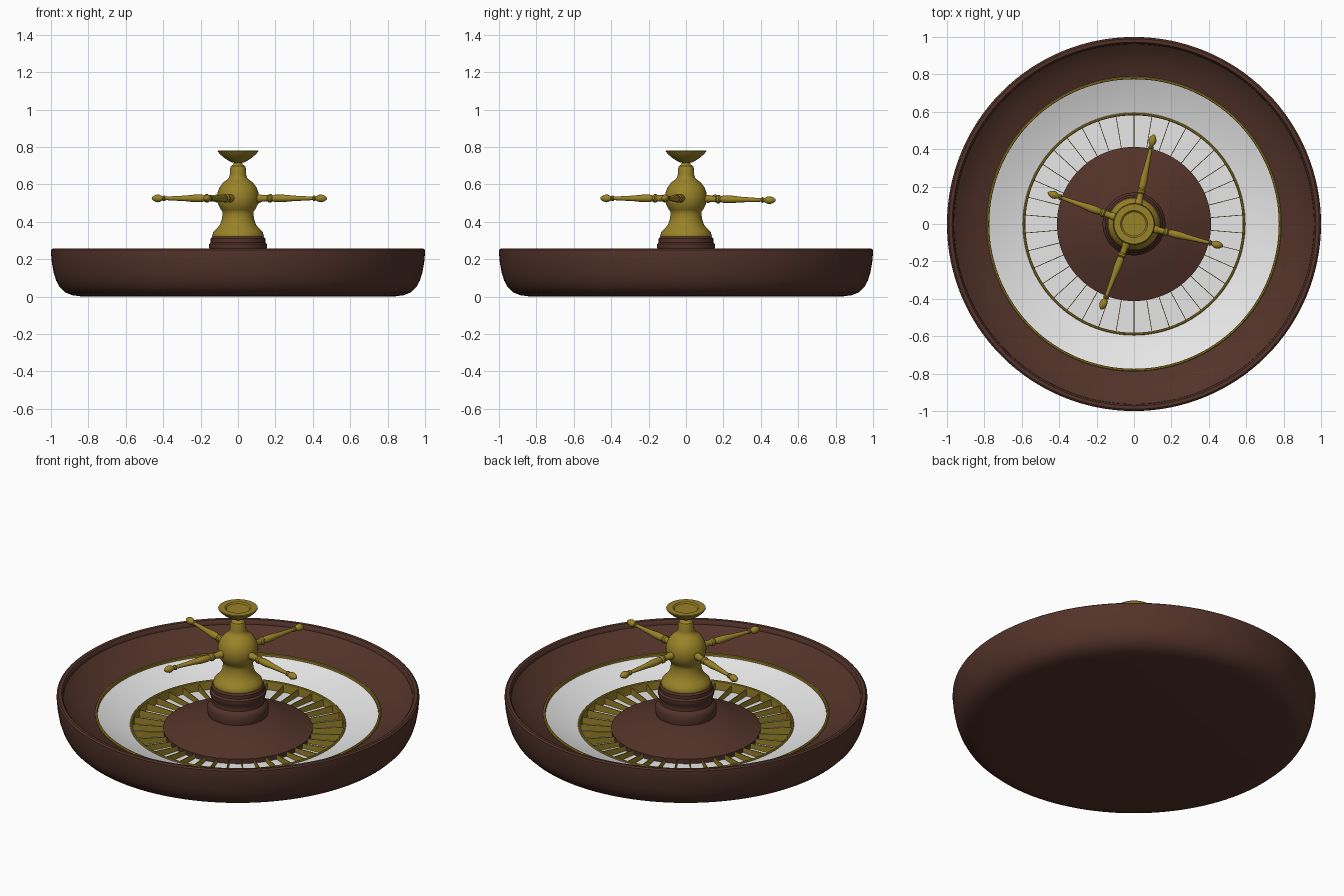
import bpy, bmesh, math
from mathutils import Matrix, Vector


def material(name, rgb):
    m = bpy.data.materials.new(name)
    m.diffuse_color = (*rgb, 1)
    return m


WOOD = material("dark wood", (0.086, 0.033, 0.022))
GOLD = material("old brass", (0.32, 0.225, 0.021))
WHITE = material("off white", (0.80, 0.80, 0.80))


def finish(name, bm, mat, angle=35):
    me = bpy.data.meshes.new(name)
    bm.to_mesh(me)
    bm.free()
    me.materials.append(mat)
    ob = bpy.data.objects.new(name, me)
    bpy.context.collection.objects.link(ob)
    bpy.ops.object.select_all(action='DESELECT')
    ob.select_set(True)
    bpy.context.view_layer.objects.active = ob
    bpy.ops.object.shade_smooth_by_angle(angle=math.radians(angle))
    return ob


def lathe(name, profile, mat, n=96, closed=False, angle=35):
    """Spin an (r, z) profile around z; normals lie right of the travel direction."""
    bm = bmesh.new()
    rings = []
    for r, z in profile:
        if r < 1e-6:
            rings.append([bm.verts.new((0, 0, z))] * n)
        else:
            rings.append([bm.verts.new((r * math.cos(2 * math.pi * j / n),
                                        r * math.sin(2 * math.pi * j / n), z)) for j in range(n)])
    pairs = list(zip(rings, rings[1:]))
    if closed:
        pairs.append((rings[-1], rings[0]))
    for lo, hi in pairs:
        for j in range(n):
            k = (j + 1) % n
            vs = list(dict.fromkeys([lo[j], lo[k], hi[k], hi[j]]))
            bm.faces.new(vs)
    return finish(name, bm, mat, angle)


# wooden bowl: underside, rounded wall, raised lip, concave inner slope
lathe("bowl", [(0, 0), (0.83, 0), (0.885, 0.007), (0.925, 0.023), (0.953, 0.05), (0.972, 0.085),
               (0.985, 0.125), (0.995, 0.18), (1.0, 0.235), (0.999, 0.25), (0.99, 0.257),
               (0.972, 0.256), (0.964, 0.246), (0.962, 0.23), (0.94, 0.212), (0.90, 0.184),
               (0.85, 0.159), (0.78, 0.133)], WOOD, 128)

# white ball track
lathe("ball_track", [(0.782, 0.133), (0.74, 0.116), (0.68, 0.094), (0.62, 0.075), (0.588, 0.066)],
      WHITE, 128)

# brass rings: outer trim and pocket wall
lathe("outer_ring", [(0.774, 0.122), (0.788, 0.122), (0.788, 0.142), (0.784, 0.146),
                     (0.777, 0.146), (0.774, 0.142)], GOLD, 128, True)
lathe("pocket_ring", [(0.581, 0.015), (0.595, 0.015), (0.595, 0.071), (0.591, 0.075),
                      (0.585, 0.075), (0.581, 0.071)], GOLD, 128, True)

# pocket floor
lathe("pocket_floor", [(0.585, 0.02), (0.40, 0.022)], WHITE, 128)

# pocket dividers
bm = bmesh.new()
COUNT = 38
for i in range(COUNT):
    turn = Matrix.Rotation(2 * math.pi * (i + 0.5) / COUNT, 4, 'Z')
    outline = [(0.405, 0.02), (0.584, 0.02), (0.584, 0.062), (0.405, 0.05)]
    a = [bm.verts.new(turn @ Vector((r, -0.0018, z))) for r, z in outline]
    b = [bm.verts.new(turn @ Vector((r, 0.0018, z))) for r, z in outline]
    bm.faces.new(a)
    bm.faces.new(b[::-1])
    for k in range(4):
        m = (k + 1) % 4
        bm.faces.new((a[m], a[k], b[k], b[m]))
finish("pocket_dividers", bm, GOLD)

# wooden cone and turned base
lathe("centre_cone", [(0.412, 0.018), (0.412, 0.05), (0.29, 0.095), (0.16, 0.142), (0, 0.145)], WOOD)
lathe("column_base", [(0.165, 0.135), (0.168, 0.15), (0.168, 0.19), (0.160, 0.205), (0.146, 0.215),
                      (0.143, 0.235), (0.150, 0.25), (0.156, 0.265), (0.155, 0.28), (0.146, 0.29),
                      (0.146, 0.31), (0.138, 0.32), (0, 0.32)], WOOD, 64)

# brass column: flared foot, waist, ball, neck
ball = [(0.112 * math.cos(math.radians(t)), 0.53 + 0.112 * math.sin(math.radians(t)))
        for t in range(-36, 61, 8)]
lathe("column", [(0.136, 0.317), (0.138, 0.325), (0.132, 0.345), (0.112, 0.365), (0.096, 0.385),
                 (0.087, 0.41), (0.083, 0.435), (0.084, 0.455)] + ball +
      [(0.048, 0.637), (0.044, 0.65), (0.044, 0.68), (0.038, 0.698), (0.026, 0.706),
       (0.022, 0.715), (0.03, 0.725), (0, 0.725)], GOLD, 64)

# cup finial with a stepped dish on top
lathe("finial_cup", [(0, 0.714), (0.03, 0.716), (0.052, 0.727), (0.078, 0.745), (0.098, 0.763),
                     (0.109, 0.777), (0.107, 0.781), (0.072, 0.781), (0.064, 0.774), (0, 0.774)],
      GOLD, 64)

# four turned handles (radius, distance from centre)
HANDLE = [(0.021, 0.08), (0.021, 0.125), (0.017, 0.135), (0.017, 0.165), (0.023, 0.172),
          (0.023, 0.182), (0.015, 0.19), (0.020, 0.205), (0.020, 0.25), (0.015, 0.30),
          (0.010, 0.40), (0.009, 0.412), (0.015, 0.416), (0.015, 0.422), (0.010, 0.428),
          (0.019, 0.445), (0.021, 0.458), (0.016, 0.475), (0.007, 0.488), (0, 0.491)]
for i, deg in enumerate((-14, 77.5, 160, 249)):
    ob = lathe(f"handle_{i + 1}", HANDLE, GOLD, 20)
    tilt = math.radians(91.2 if i == 1 else 90)
    ob.matrix_world = (Matrix.Translation((0, 0, 0.525)) @
                       Matrix.Rotation(math.radians(deg), 4, 'Z') @ Matrix.Rotation(tilt, 4, 'Y'))
